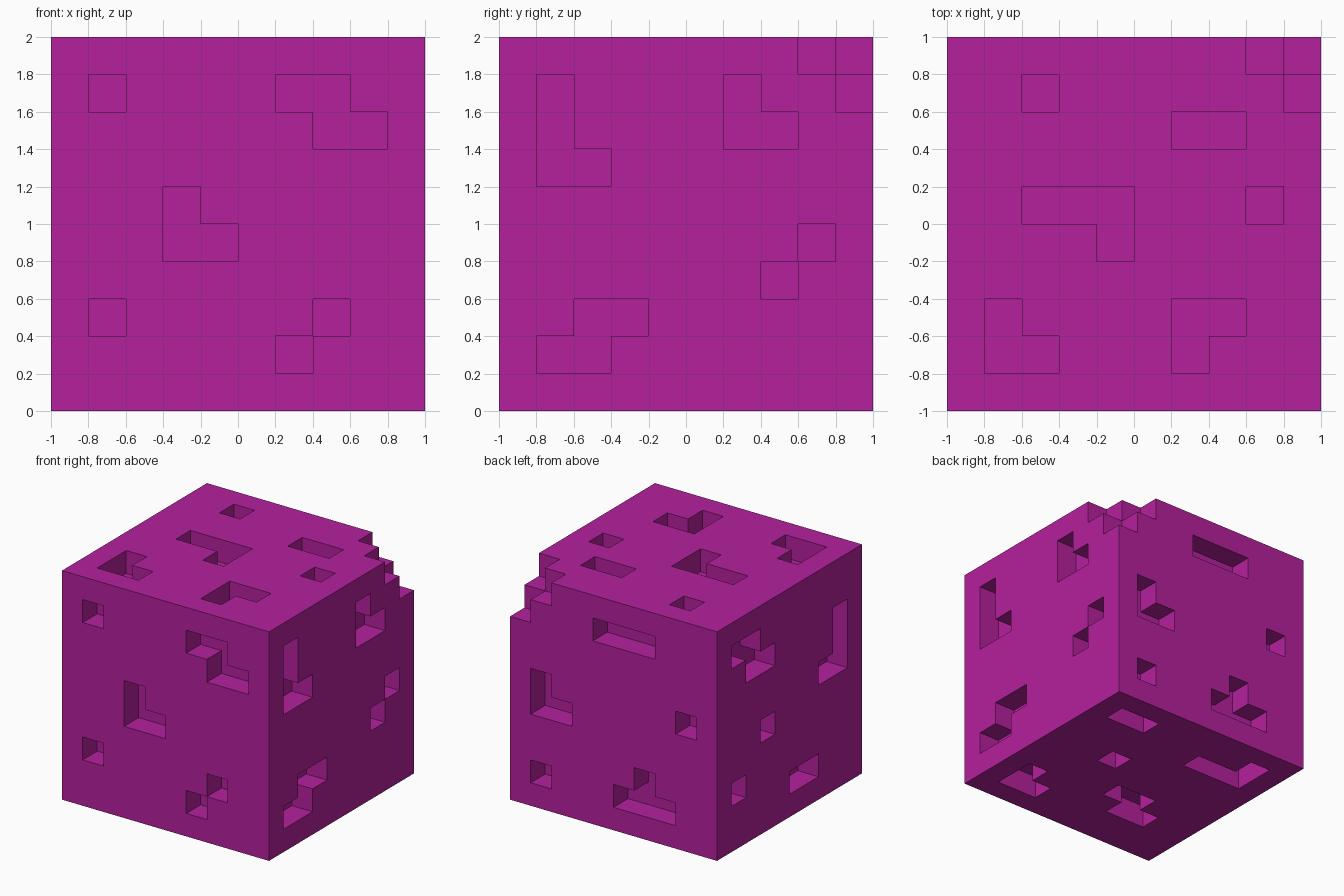
import bpy, bmesh
from mathutils import Vector

if "Cube" in bpy.data.objects:
    bpy.data.objects.remove(bpy.data.objects["Cube"])

N = 10          # cells along each side
S = 2.0 / N     # cell size

# Pits, one cell deep, as runs (u, v, length along u) on each side of the cube
front = [(1, 8, 1), (6, 8, 2), (7, 7, 2), (3, 5, 1), (3, 4, 2), (1, 2, 1), (7, 2, 1), (6, 1, 1)]
back = [(3, 8, 3), (8, 5, 1), (7, 4, 2), (1, 5, 1), (8, 1, 1), (3, 2, 1), (2, 1, 3)]
right = [(1, 8, 1), (1, 7, 1), (1, 6, 2), (6, 8, 1), (6, 7, 2), (8, 4, 1), (7, 3, 1),
         (2, 2, 2), (1, 1, 2)]
left = [(1, 7, 1), (1, 6, 1), (1, 5, 2), (7, 8, 2), (6, 7, 2), (6, 4, 1), (8, 2, 1), (3, 1, 2)]
top = [(2, 8, 1), (6, 7, 2), (2, 5, 3), (4, 4, 1), (8, 5, 1), (1, 2, 1), (1, 1, 2),
       (6, 2, 2), (6, 1, 1)]
bottom = [(7, 8, 2), (6, 5, 1), (8, 2, 1), (7, 1, 2), (3, 3, 2), (2, 2, 2), (1, 7, 3), (1, 8, 1)]

solid = {(x, y, z) for x in range(N) for y in range(N) for z in range(N)}


def carve(runs, axis, layer):
    """Remove the runs of cells from one outer layer of the cube."""
    for u, v, length in runs:
        for k in range(length):
            cell = [u + k, v]
            cell.insert(axis, layer)
            solid.discard(tuple(cell))


carve(front, 1, 0)
carve(back, 1, N - 1)
carve(right, 0, N - 1)
carve(left, 0, 0)
carve(top, 2, N - 1)
carve(bottom, 2, 0)

# Stepped notch at the back right top corner
L = N - 1
solid -= {(L, L, L), (L - 1, L, L), (L, L - 1, L), (L, L, L - 1)}

# Skin: one quad wherever a solid cell meets an empty one
bm = bmesh.new()
origin = Vector((-1, -1, 0))
for cell in sorted(solid):
    for axis in range(3):
        a, b = (axis + 1) % 3, (axis + 2) % 3
        for side in (0, 1):
            neighbour = list(cell)
            neighbour[axis] += 2 * side - 1
            if tuple(neighbour) in solid:
                continue
            corners = []
            for da, db in ((0, 0), (1, 0), (1, 1), (0, 1)):
                p = Vector(cell)
                p[axis] += side
                p[a] += da
                p[b] += db
                corners.append(bm.verts.new(origin + p * S))
            bm.faces.new(corners if side else corners[::-1])
bmesh.ops.remove_doubles(bm, verts=bm.verts, dist=0.001)

mesh = bpy.data.meshes.new("pitted_cube")
bm.to_mesh(mesh)
bm.free()

magenta = bpy.data.materials.new("magenta")
magenta.diffuse_color = (0.46, 0.015, 0.338, 1)
magenta.use_nodes = True
magenta.node_tree.nodes["Principled BSDF"].inputs["Base Color"].default_value = magenta.diffuse_color
mesh.materials.append(magenta)
cube = bpy.data.objects.new("pitted_cube", mesh)
bpy.context.collection.objects.link(cube)
